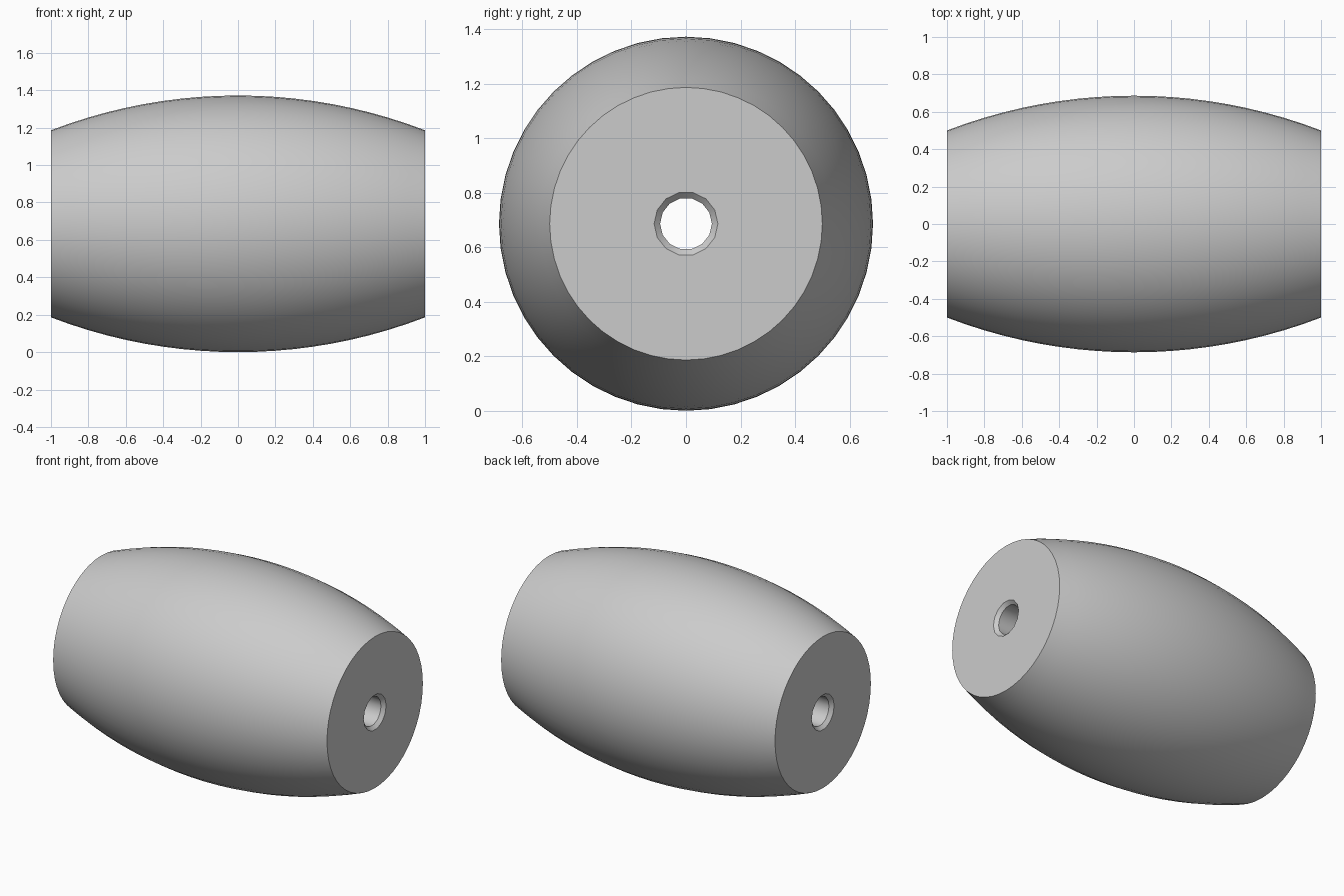
import bpy, bmesh, math
from mathutils import Matrix, Vector

cube = bpy.data.objects.get("Cube")
if cube:
    bpy.data.objects.remove(cube, do_unlink=True)

HALF, R_MID, R_END = 1.0, 0.686, 0.5
R_HOLE, CHAMFER = 0.095, 0.022
CENTRE_Z = R_MID

grey = bpy.data.materials.new("plain_grey")
grey.use_nodes = True
colour = (0.6, 0.6, 0.6, 1)
grey.diffuse_color = colour
grey.node_tree.nodes["Principled BSDF"].inputs["Base Color"].default_value = colour


def ring(bm, x, radius, sides):
    return [bm.verts.new((x, radius * math.cos(math.tau * i / sides),
                          radius * math.sin(math.tau * i / sides)))
            for i in range(sides)]


def lathe(name, profile, sides, caps):
    """Turn (x, radius) points around the x axis."""
    bm = bmesh.new()
    rings = [ring(bm, x, r, sides) for x, r in profile]
    for a, b in zip(rings, rings[1:]):
        for i in range(sides):
            j = (i + 1) % sides
            bm.faces.new((a[i], a[j], b[j], b[i]))
    if caps:
        bm.faces.new(rings[0])
        bm.faces.new(rings[-1])
    bmesh.ops.recalc_face_normals(bm, faces=bm.faces)
    mesh = bpy.data.meshes.new(name)
    bm.to_mesh(mesh)
    bm.free()
    obj = bpy.data.objects.new(name, mesh)
    obj.location.z = CENTRE_Z
    mesh.materials.append(grey)
    bpy.context.collection.objects.link(obj)
    return obj


# Bulging body: a circular arc between the two flat ends
rise = R_MID - R_END
arc = (HALF ** 2 + rise ** 2) / (2 * rise)
steps = 20
xs = [HALF * (2 * i / steps - 1) for i in range(steps + 1)]
body = lathe("barrel_body",
             [(x, R_MID - arc + math.sqrt(arc ** 2 - x ** 2)) for x in xs], 48, True)

# Through hole with a chamfer at each mouth
over = 0.05
bore = lathe("bore_cutter",
             [(-HALF - over, R_HOLE + CHAMFER + over), (-HALF + CHAMFER, R_HOLE),
              (HALF - CHAMFER, R_HOLE), (HALF + over, R_HOLE + CHAMFER + over)], 14, True)
bore.hide_render = True
bore.hide_viewport = True

cut = body.modifiers.new("bore", 'BOOLEAN')
cut.operation = 'DIFFERENCE'
cut.solver = 'EXACT'
cut.object = bore

# Apply the cut, then drop the cutter
bpy.context.view_layer.update()
graph = bpy.context.evaluated_depsgraph_get()
result = bpy.data.meshes.new_from_object(body.evaluated_get(graph))
body.modifiers.clear()
body.data = result
bpy.data.objects.remove(bore, do_unlink=True)

bpy.ops.object.select_all(action='DESELECT')
body.select_set(True)
bpy.context.view_layer.objects.active = body
bpy.ops.object.shade_smooth_by_angle(angle=math.radians(30))
